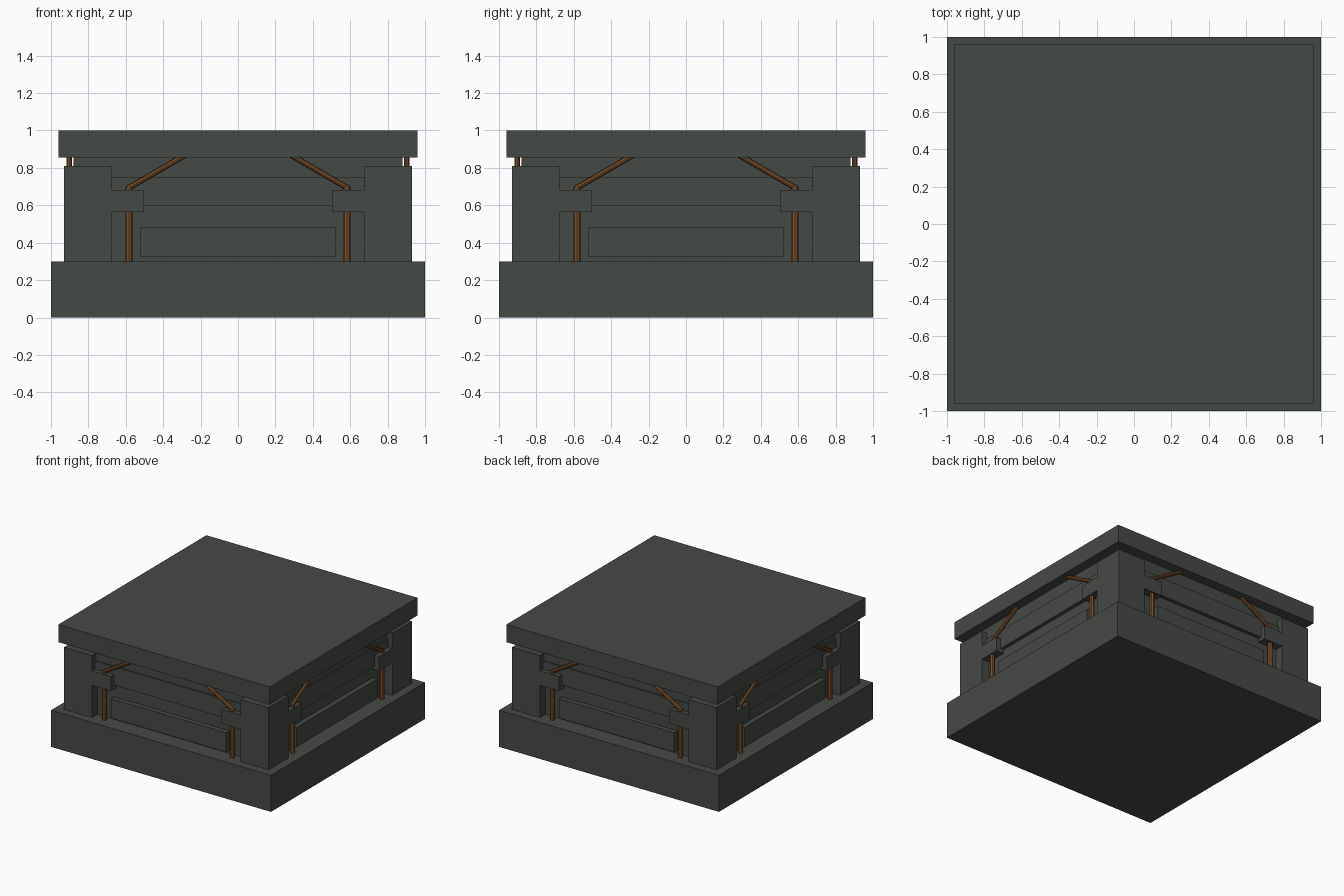
import bpy
import math
from mathutils import Vector, Matrix

if "Cube" in bpy.data.objects:
    bpy.data.objects.remove(bpy.data.objects["Cube"])


def material(name, rgb):
    m = bpy.data.materials.new(name)
    m.diffuse_color = (*rgb, 1)
    m.use_nodes = True
    m.node_tree.nodes["Principled BSDF"].inputs["Base Color"].default_value = m.diffuse_color
    return m


STONE = material("dark slate", (0.06, 0.067, 0.06))
COPPER = material("brown copper", (0.20, 0.08, 0.022))


def box(name, lo, hi, turn=0):
    lo, hi = Vector(lo), Vector(hi)
    bpy.ops.mesh.primitive_cube_add(size=1)
    o = bpy.context.object
    o.name = name
    o.data.transform(Matrix.Translation((lo + hi) / 2) @ Matrix.Diagonal((*(hi - lo), 1)))
    o.rotation_euler.z = turn
    o.data.materials.append(STONE)
    return o


def pipe(name, a, b, radius, turn):
    a, b = Vector(a), Vector(b)
    bpy.ops.mesh.primitive_cylinder_add(vertices=8, radius=radius, depth=(b - a).length)
    o = bpy.context.object
    o.name = name
    rot = (b - a).to_track_quat('Z', 'Y').to_matrix().to_4x4()
    o.data.transform(Matrix.Translation((a + b) / 2) @ rot)
    o.rotation_euler.z = turn
    o.data.materials.append(COPPER)
    return o


# Stacked central block: plinth, recessed wall, raised band, neck, top slab
box("plinth", (-1, -1, 0), (1, 1, 0.30))
box("lower_wall", (-0.86, -0.86, 0.29), (0.86, 0.86, 0.61))
box("wall_band", (-0.89, -0.89, 0.597), (0.89, 0.89, 0.75))
box("neck", (-0.88, -0.88, 0.74), (0.88, 0.88, 0.87))
box("top_slab", (-0.96, -0.96, 0.855), (0.96, 0.96, 1.0))

# Each of the four sides repeats the same details
for i in range(4):
    t = i * math.pi / 2
    box("corner_pillar", (-0.93, -0.93, 0.29), (-0.675, -0.675, 0.81), t)
    box("wall_panel", (-0.523, -0.90, 0.325), (0.523, -0.85, 0.485), t)
    for s in (-1, 1):
        x0, x1 = sorted((s * 0.68, s * 0.503))
        box("pipe_clamp", (x0, -0.93, 0.565), (x1, -0.85, 0.682), t)
        pipe("upright_pipe", (s * 0.582, -0.902, 0.29), (s * 0.582, -0.902, 0.695), 0.019, t)
        pipe("sloping_pipe", (s * 0.59, -0.902, 0.69), (s * 0.27, -0.902, 0.876), 0.014, t)
